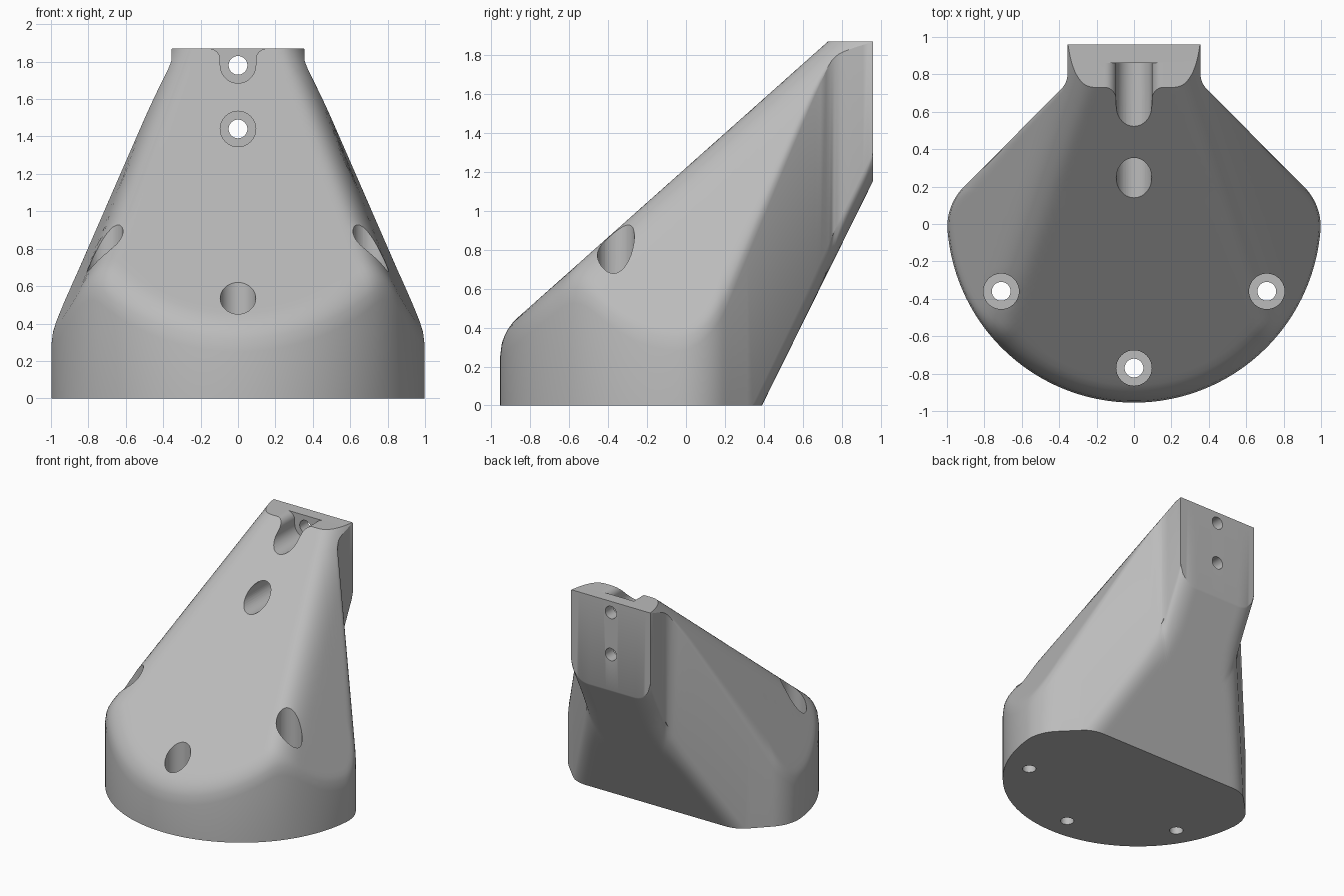
import bpy, bmesh, math
from mathutils import Vector

old = bpy.data.objects.get("Cube")
if old:
    bpy.data.objects.remove(old, do_unlink=True)

grey = bpy.data.materials.new("plain grey")
grey.use_nodes = True
COLOUR = (0.5, 0.5, 0.5, 1)
grey.diffuse_color = COLOUR
grey.node_tree.nodes["Principled BSDF"].inputs["Base Color"].default_value = COLOUR

TOP, NECK, BACK, DIAG = 1.87, 0.355, 0.96, 1.11   # DIAG: side walls lie on |x| + y = DIAG


def arc(cx, cy, r, a0, a1, n):
    angles = [math.radians(a0 + (a1 - a0) * i / n) for i in range(n + 1)]
    return [(cx + r * math.cos(a), cy + r * math.sin(a)) for a in angles]


def line(p, q, n):
    """Points strictly between p and q."""
    return [tuple(Vector(p).lerp(Vector(q), i / n)) for i in range(1, n)]


def smooth_min(a, b, k):
    h = max(k - abs(a - b), 0) / k
    return min(a, b) - h * h * k / 4


def fillet(d, m, r):
    """Height lost at distance d from a wall where a slope m is rounded by radius r."""
    m, d, h = max(m, 0), max(d, 0), math.hypot(1, max(m, 0))
    if r <= 0 or d >= r * (1 - m / h):
        return 0
    return m * d - r * (m - h) - math.sqrt(r * r - (r - d) ** 2)


def roof(x, y):
    """Sloping front face blended into the two side slopes."""
    front = TOP + 0.89 * (y - 0.73)
    side = 1.77 - 2.08 * (abs(x) - 0.38) + 0.19 * (y - 0.72)
    return smooth_min(front, side, 0.25)


def underside(x, y):
    """Overhanging back slope with rounded side edges."""
    t = min(max((y - 0.65) / 0.2, 0), 1)
    d = max((DIAG - abs(x) - y) / math.sqrt(2), NECK - abs(x))
    return 2.02 * (y - 0.39) + fillet(d, 1.43 * (1 - t), 0.4 - 0.25 * t)


# Plan outline: round front, rounded shoulders, diagonal sides, narrow neck
shoulder = arc(0.698, -0.014, 0.3, -4.8, 45, 12)
neck_curve = arc(0.475, 0.805, 0.12, 225, 180, 6)
half = arc(0, 0.045, 1, -90, -4.8, 44)[:-1] + shoulder
half += line(shoulder[-1], neck_curve[0], 18) + neck_curve
half += line(neck_curve[-1], (NECK, BACK), 6) + [(NECK, BACK)]
half += line((NECK, BACK), (0, BACK), 16) + [(0, BACK)]
outline = half + [(-x, y) for x, y in half[-2:0:-1]]
count = len(outline)

# Body: concentric rings carry the roof and the underside
centre = Vector((0, 0.2))
steps = [0, 0.008, 0.02, 0.035, 0.055, 0.08, 0.11, 0.15] + [0.2 + 0.04 * i for i in range(20)]
bm = bmesh.new()
tops, bottoms = [], []
for s in steps:
    upper, lower = [], []
    for i in range(count):
        q = Vector(outline[i])
        along = Vector(outline[(i + 1) % count]) - Vector(outline[i - 1])
        normal = Vector((along.y, -along.x)).normalized()
        p = q.lerp(centre, s)
        inner = q - normal * 0.1
        slope = (roof(*inner) - roof(*q)) / 0.1
        radius = 0.27 * min(max((0.75 - q.y) / 0.55, 0), 1)
        depth = (q - p).dot(normal)
        upper.append(bm.verts.new((p.x, p.y, roof(*p) - fillet(depth, slope, radius))))
        lower.append(bm.verts.new((p.x, p.y, underside(*p))))
    tops.append(upper)
    bottoms.append(lower)


def bridge(a, b):
    for i in range(count):
        j = (i + 1) % count
        bm.faces.new((a[i], a[j], b[j], b[i]))


bridge(bottoms[0], tops[0])
for k in range(len(steps) - 1):
    bridge(tops[k], tops[k + 1])
    bridge(bottoms[k + 1], bottoms[k])
for ring, func in ((tops[-1], roof), (bottoms[-1], underside)):
    tip = bm.verts.new((*centre, func(*centre)))
    for i in range(count):
        bm.faces.new((ring[i], ring[(i + 1) % count], tip))

# Flat top and flat base
for z, direction in ((TOP, 1), (0, -1)):
    bmesh.ops.bisect_plane(bm, geom=bm.verts[:] + bm.edges[:] + bm.faces[:], dist=1e-5,
                           plane_co=(0, 0, z), plane_no=(0, 0, direction), clear_outer=True)
    bmesh.ops.holes_fill(bm, edges=[e for e in bm.edges if e.is_boundary], sides=0)
bmesh.ops.recalc_face_normals(bm, faces=bm.faces[:])


def make_object(name, mesh_bm):
    mesh = bpy.data.meshes.new(name)
    mesh_bm.to_mesh(mesh)
    mesh_bm.free()
    obj = bpy.data.objects.new(name, mesh)
    bpy.context.collection.objects.link(obj)
    mesh.materials.append(grey)
    return obj


body = make_object("angled_bracket_body", bm)


def cut(profile, start, end, place):
    """Extrude a 2D profile from start to end and subtract it from the body."""
    b = bmesh.new()
    a, c = ([b.verts.new(place(u, v, w)) for u, v in profile] for w in (start, end))
    b.faces.new(a)
    b.faces.new(c)
    for i in range(len(a)):
        j = (i + 1) % len(a)
        b.faces.new((a[i], a[j], c[j], c[i]))
    bmesh.ops.recalc_face_normals(b, faces=b.faces[:])
    cutter = make_object("hole_cutter", b)
    cutter.hide_render = True
    mod = body.modifiers.new("hole", "BOOLEAN")
    mod.operation, mod.solver, mod.object = "DIFFERENCE", "EXACT", cutter
    bpy.context.view_layer.objects.active = body
    bpy.ops.object.modifier_apply(modifier=mod.name)
    bpy.data.objects.remove(cutter, do_unlink=True)


def upright(u, v, w):
    return (u, v, w)


def level(u, v, w):
    return (u, w, v)


def circle(x, y, r):
    return arc(x, y, r, 0, 360, 40)[:-1]


# Counterbored screw holes through the base
for x, y in ((0, -0.77), (0.71, -0.36), (-0.71, -0.36)):
    cut(circle(x, y, 0.095), 0.1, 2.2, upright)
    cut(circle(x, y, 0.05), -0.2, 0.3, upright)

# Counterbored screw holes through the back; the upper one opens into a flared slot
flare = arc(0.155, 1.81, 0.06, 180, 90, 8) + [(0.155, 2.1)]
slot = arc(0, 1.78, 0.095, 180, 360, 20) + flare + [(-x, z) for x, z in reversed(flare)]
cut(slot, -0.5, 0.86, level)
cut(circle(0, 1.44, 0.095), -0.5, 0.86, level)
for z in (1.78, 1.44):
    cut(circle(0, z, 0.05), 0.7, 1.2, level)

# Smooth shading with sharp edges kept
bpy.ops.object.select_all(action="DESELECT")
body.select_set(True)
bpy.context.view_layer.objects.active = body
bpy.ops.object.shade_smooth_by_angle(angle=math.radians(30))
